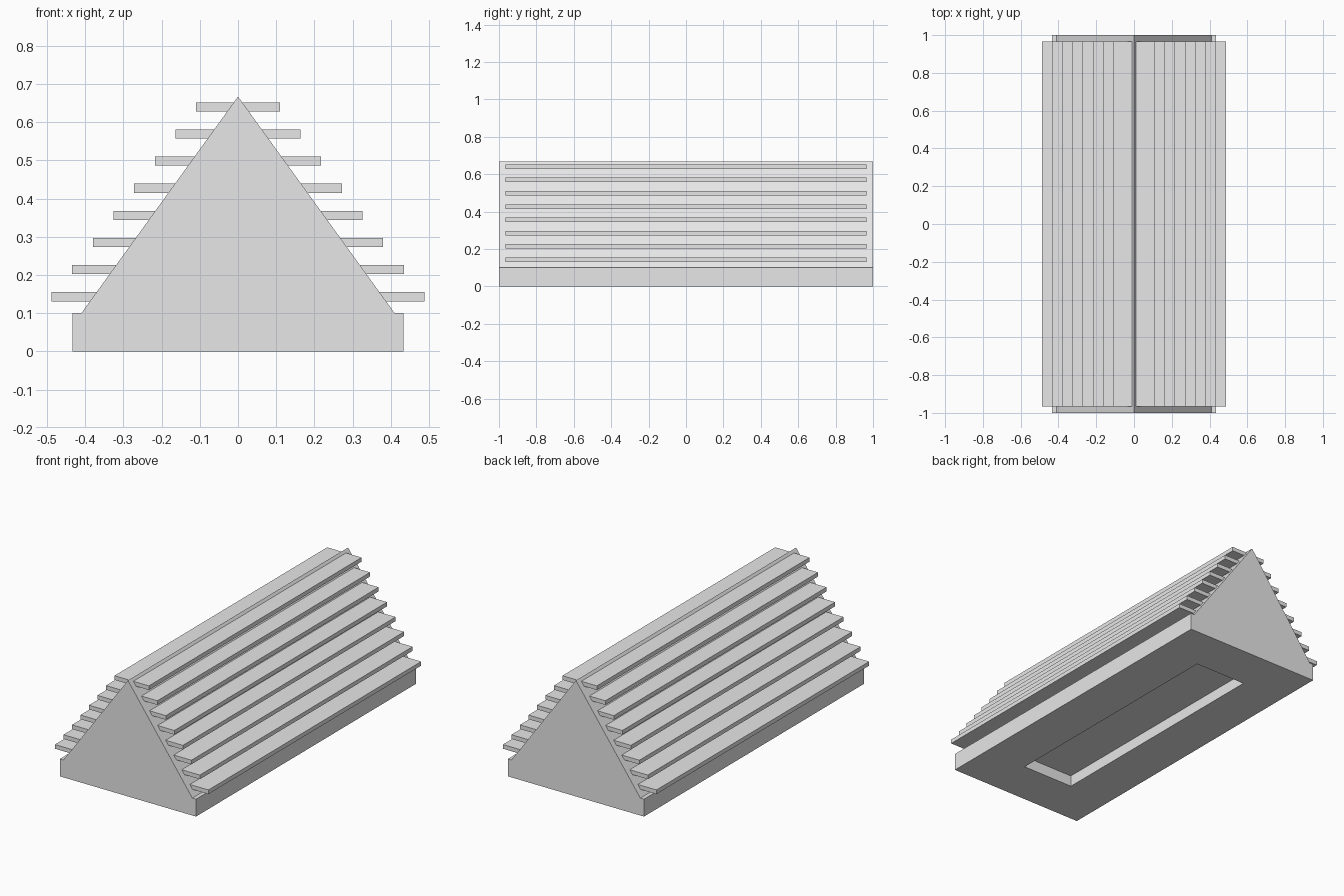
import bpy
import bmesh

default = bpy.data.objects.get("Cube")
if default:
    bpy.data.objects.remove(default, do_unlink=True)

grey = bpy.data.materials.new("plain_grey")
grey.use_nodes = True
grey.diffuse_color = (0.8, 0.8, 0.8, 1)
grey.node_tree.nodes["Principled BSDF"].inputs["Base Color"].default_value = (0.8, 0.8, 0.8, 1)


def extrude_profile(name, profile, half_length):
    """Sweep an x-z profile along y into a closed solid."""
    bm = bmesh.new()
    face = bm.faces.new([bm.verts.new((x, -half_length, z)) for x, z in profile])
    swept = bmesh.ops.extrude_face_region(bm, geom=[face])["geom"]
    verts = [v for v in swept if isinstance(v, bmesh.types.BMVert)]
    bmesh.ops.translate(bm, verts=verts, vec=(0, 2 * half_length, 0))
    bmesh.ops.recalc_face_normals(bm, faces=bm.faces[:])
    mesh = bpy.data.meshes.new(name)
    bm.to_mesh(mesh)
    bm.free()
    mesh.materials.append(grey)
    obj = bpy.data.objects.new(name, mesh)
    bpy.context.collection.objects.link(obj)
    return obj


BASE_HALF, BASE_TOP = 0.433, 0.1
ROOF_HALF, APEX = 0.41, 0.667

# Body: plinth with a narrow ledge and a triangular prism above it
body = extrude_profile("body", [
    (-BASE_HALF, 0), (BASE_HALF, 0), (BASE_HALF, BASE_TOP), (ROOF_HALF, BASE_TOP),
    (0, APEX), (-ROOF_HALF, BASE_TOP), (-BASE_HALF, BASE_TOP)], 1.0)

# Rectangular recess in the underside
bm = bmesh.new()
bm.from_mesh(body.data)
bottom = min(bm.faces, key=lambda f: f.calc_center_median().z)
ring = bmesh.ops.inset_individual(bm, faces=[bottom], thickness=0.27)
for v in bottom.verts:
    v.co.x = 0.164 if v.co.x > 0 else -0.164
    v.co.y = 0.73 if v.co.y > 0 else -0.73
pocket = bmesh.ops.extrude_face_region(bm, geom=[bottom])["geom"]
bmesh.ops.translate(bm, verts=[v for v in pocket if isinstance(v, bmesh.types.BMVert)],
                    vec=(0, 0, 0.064))
if bottom.is_valid:
    bmesh.ops.delete(bm, geom=[bottom], context='FACES_ONLY')
bmesh.ops.recalc_face_normals(bm, faces=bm.faces[:])
bm.to_mesh(body.data)
bm.free()

# Horizontal slats stepping up both slopes, sunk into the prism
for i in range(8):
    z = 0.131 + i * 0.071
    outer = 0.488 - i * 0.0541
    inner = max(0, outer - 0.13)
    for side, sign in (("left", 1), ("right", -1)):
        extrude_profile(f"slat_{side}_{i + 1}", [
            (sign * inner, z), (sign * outer, z),
            (sign * outer, z + 0.024), (sign * inner, z + 0.024)], 0.966)
